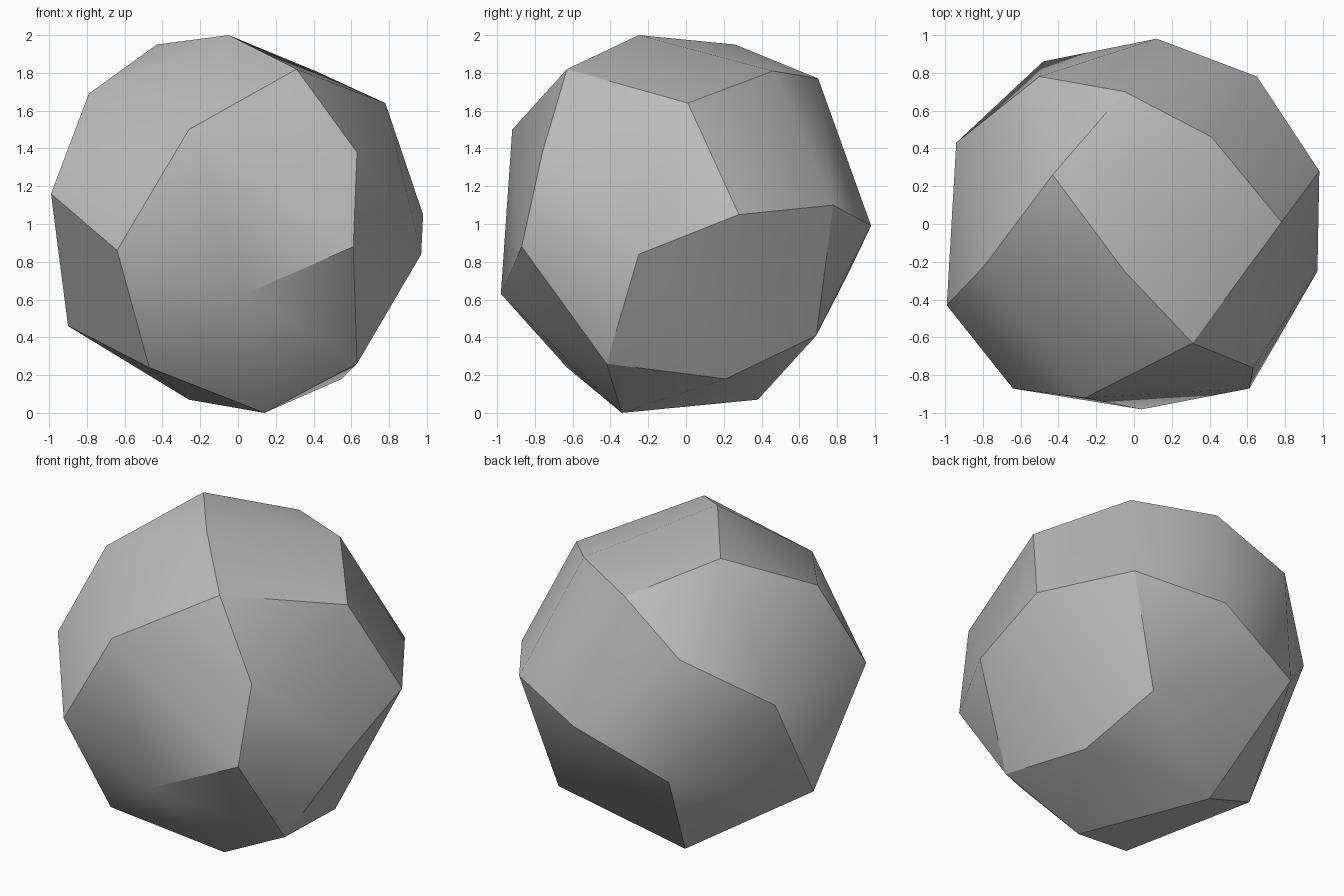
import bpy
import bmesh
from math import radians

default_cube = bpy.data.objects.get("Cube")
if default_cube:
    bpy.data.objects.remove(default_cube, do_unlink=True)


def make_material(name, colour):
    """Plain flat material, same colour in viewport and render."""
    material = bpy.data.materials.new(name)
    material.use_nodes = True
    material.diffuse_color = colour
    shader = material.node_tree.nodes["Principled BSDF"]
    shader.inputs["Base Color"].default_value = colour
    shader.inputs["Roughness"].default_value = 0.8
    return material


def convex_solid(name, corners, material):
    """Wrap corner points in a convex skin, merging the coplanar triangles."""
    bm = bmesh.new()
    for corner in corners:
        bm.verts.new(corner)
    bmesh.ops.convex_hull(bm, input=bm.verts[:])
    loose = [v for v in bm.verts if not v.link_faces]
    bmesh.ops.delete(bm, geom=loose, context="VERTS")
    bmesh.ops.dissolve_limit(bm, angle_limit=radians(3),
                             verts=bm.verts[:], edges=bm.edges[:])
    bmesh.ops.recalc_face_normals(bm, faces=bm.faces[:])
    mesh = bpy.data.meshes.new(name)
    bm.to_mesh(mesh)
    bm.free()
    mesh.materials.append(material)
    solid = bpy.data.objects.new(name, mesh)
    bpy.context.collection.objects.link(solid)
    return solid


# Corners of the stone, grouped in bands from the crown down to the base
crown = [(-.05, -.25, 2), (-.43, .26, 1.95), (.31, -.63, 1.82),
         (.41, .46, 1.81), (-.05, .7, 1.77)]
shoulder = [(-.79, -.22, 1.69), (.78, .01, 1.64), (-.5, .78, 1.51),
            (-.26, -.92, 1.5), (.63, -.76, 1.38)]
girdle = [(-.94, .43, 1.2), (-.99, -.43, 1.16), (.65, .78, 1.1),
          (.98, .28, 1.05), (.12, .98, .99), (.61, -.87, .88),
          (-.64, -.87, .86), (.97, -.25, .84), (-.48, .86, .74),
          (.04, -.98, .63)]
base = [(-.9, -.02, .46), (.43, .69, .41), (.63, -.42, .26),
        (-.47, -.63, .24), (.55, .21, .18), (-.26, .38, .07),
        (.14, -.34, 0)]

stone_grey = make_material("stone grey", (.5, .5, .5, 1))
stone = convex_solid("faceted_stone", crown + shoulder + girdle + base, stone_grey)

# Soft shading across shallow facets, crisp along the strong ridges
bpy.ops.object.select_all(action="DESELECT")
stone.select_set(True)
bpy.context.view_layer.objects.active = stone
bpy.ops.object.shade_smooth_by_angle(angle=radians(30))
